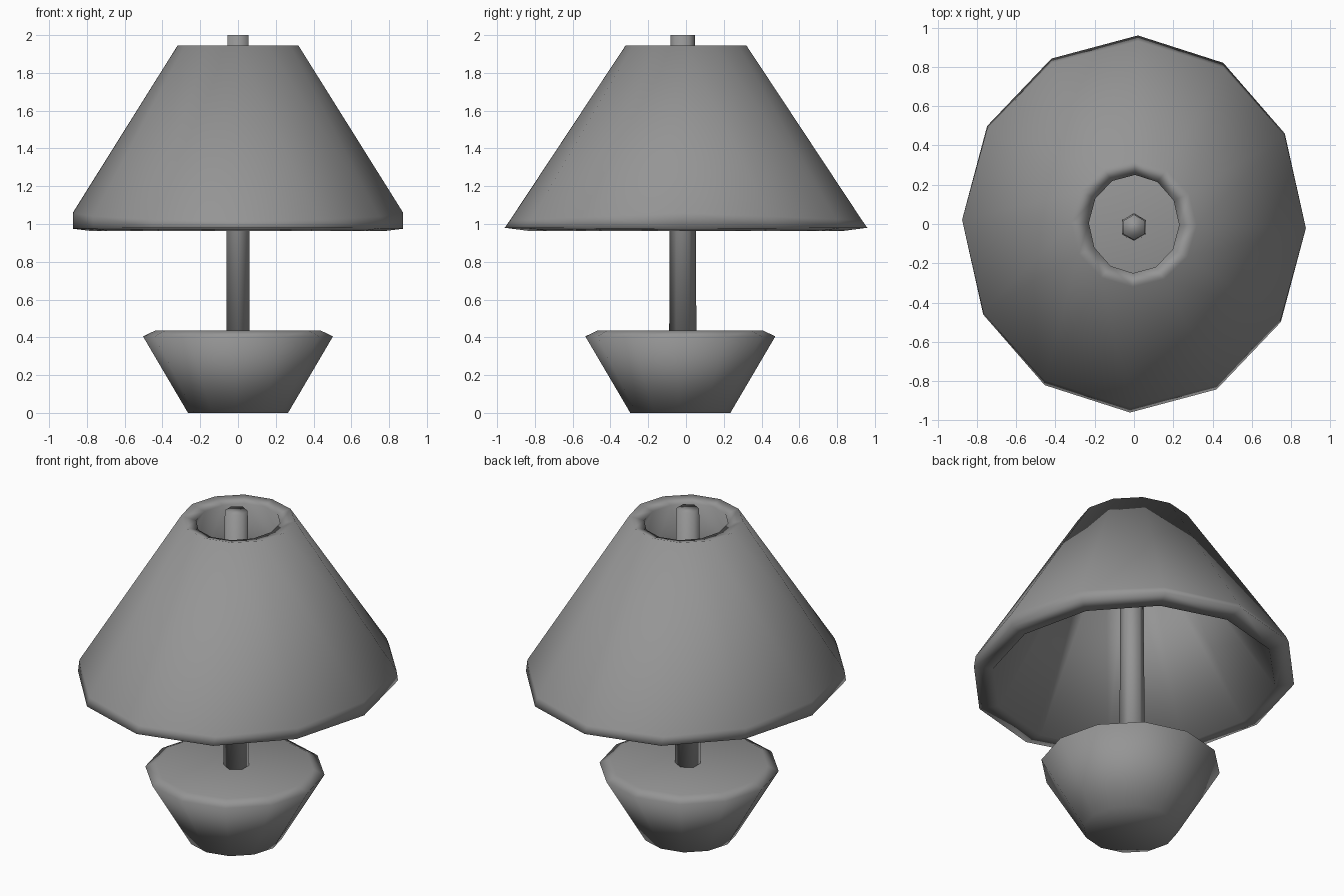
import bpy, bmesh, math

cube = bpy.data.objects.get("Cube")
if cube:
    bpy.data.objects.remove(cube, do_unlink=True)

# Single matte grey
grey = bpy.data.materials.new("matte_grey")
grey.use_nodes = True
colour = (0.3, 0.3, 0.3, 1)
grey.diffuse_color = colour
bsdf = grey.node_tree.nodes["Principled BSDF"]
bsdf.inputs["Base Color"].default_value = colour
bsdf.inputs["Roughness"].default_value = 0.8


def loft(name, rings, sides, turn=0.0, centre_y=0.0, closed=False):
    """Join elliptical rings (x radius, y radius, z at sides, z at front/back)."""
    bm = bmesh.new()
    loops = []
    for rx, ry, z_side, z_front in rings:
        loop = []
        for i in range(sides):
            a = math.radians(90 + turn) + math.tau * i / sides
            z = z_side + (z_front - z_side) * abs(math.sin(a))
            loop.append(bm.verts.new((rx * math.cos(a), centre_y + ry * math.sin(a), z)))
        loops.append(loop)
    pairs = list(zip(loops, loops[1:]))
    if closed:
        pairs.append((loops[-1], loops[0]))
    else:
        bm.faces.new(loops[0])
        bm.faces.new(loops[-1])
    for low, high in pairs:
        for i in range(sides):
            j = (i + 1) % sides
            bm.faces.new((low[i], low[j], high[j], high[i]))
    bmesh.ops.recalc_face_normals(bm, faces=bm.faces)
    for face in bm.faces:
        face.smooth = True
    mesh = bpy.data.meshes.new(name)
    bm.to_mesh(mesh)
    bm.free()
    mesh.materials.append(grey)
    obj = bpy.data.objects.new(name, mesh)
    bpy.context.collection.objects.link(obj)


# Hollow shade: outer wall, rolled lower rim, inner wall, open top
loft("lamp_shade", [
    (0.32, 0.32, 1.945, 1.945),
    (0.875, 0.932, 1.06, 1.02),
    (0.875, 0.96, 0.975, 0.98),
    (0.78, 0.83, 0.963, 0.963),
    (0.23, 0.25, 1.925, 1.925),
], sides=12, turn=-1.3, closed=True)

# Flared base with a bevelled upper edge
loft("lamp_base", [
    (0.265, 0.265, 0.0, 0.0),
    (0.503, 0.503, 0.405, 0.405),
    (0.44, 0.44, 0.435, 0.435),
], sides=12, turn=-1.3, centre_y=-0.03)

# Slightly tapered hexagonal pole
loft("lamp_pole", [
    (0.072, 0.072, 0.4, 0.4),
    (0.064, 0.065, 2.0, 2.0),
], sides=6, centre_y=-0.017)
